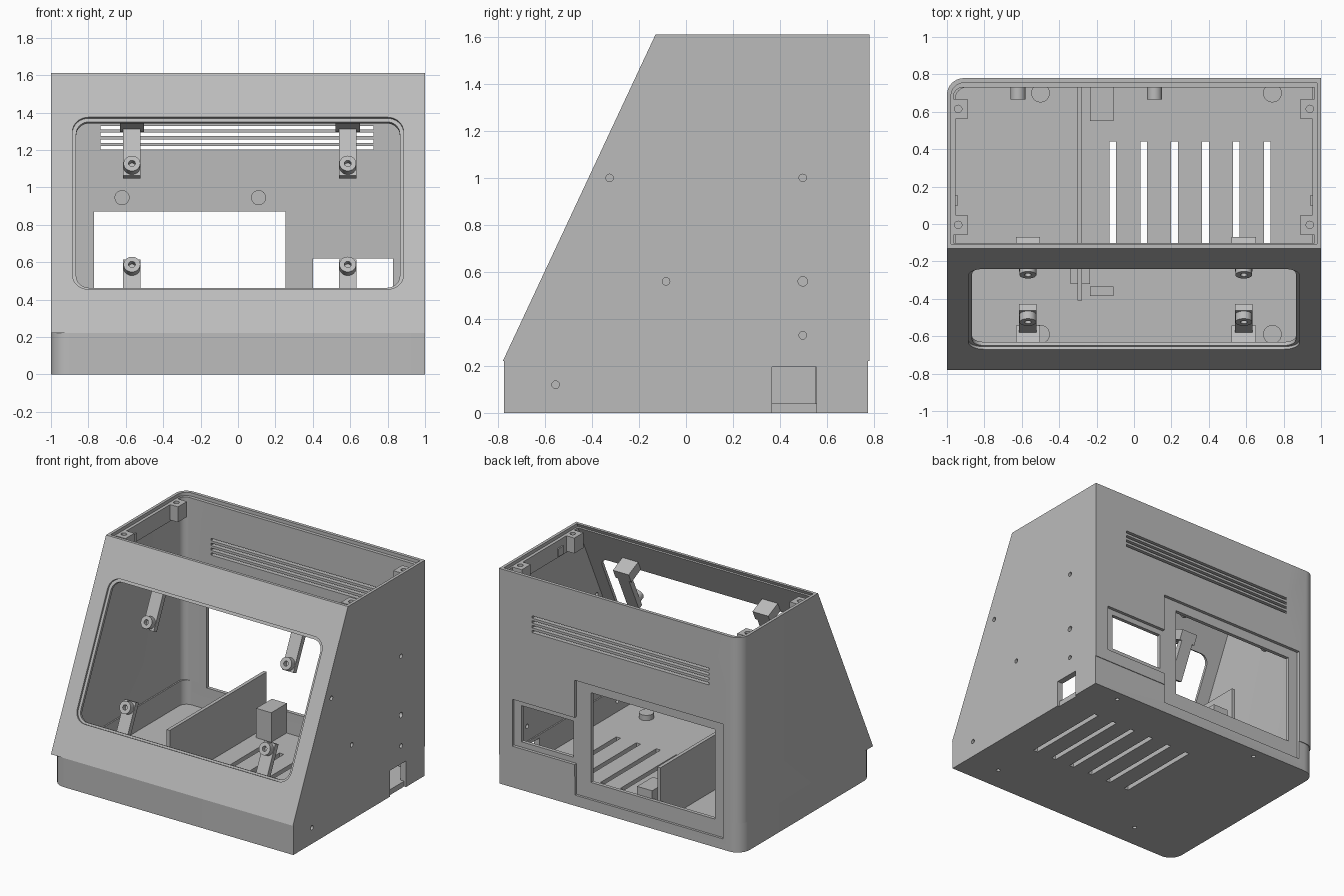
import bpy, bmesh
from math import cos, sin, pi
from mathutils import Matrix, Vector

if "Cube" in bpy.data.objects:
    bpy.data.objects.remove(bpy.data.objects["Cube"])

grey = bpy.data.materials.new("light_grey_plastic")
grey.use_nodes = True
grey.diffuse_color = (0.5, 0.5, 0.5, 1)
grey.node_tree.nodes["Principled BSDF"].inputs["Base Color"].default_value = (0.5, 0.5, 0.5, 1)

# Working frames: each maps profile (a, b, depth) to world space
PLAN = Matrix.Identity(4)
SIDE = Matrix(((0, 0, 1, 0), (1, 0, 0, 0), (0, 1, 0, 0), (0, 0, 0, 1)))
BACK = Matrix(((1, 0, 0, 0), (0, 0, 1, 0), (0, 1, 0, 0), (0, 0, 0, 1)))
up = Vector((0, 0.65, 1.39)).normalized()
out = Vector((1, 0, 0)).cross(up)
PANEL = Matrix(((1, 0, 0, 0), (0, up.y, out.y, -0.78), (0, up.z, out.z, 0.22), (0, 0, 0, 1)))


def prism(name, pts, lo, hi, frame=PLAN):
    bm = bmesh.new()
    ends = [[bm.verts.new(frame @ Vector((a, b, d))) for a, b in pts] for d in (lo, hi)]
    for ring in ends:
        bm.faces.new(ring)
    n = len(pts)
    for i in range(n):
        j = (i + 1) % n
        bm.faces.new((ends[0][i], ends[0][j], ends[1][j], ends[1][i]))
    bmesh.ops.recalc_face_normals(bm, faces=bm.faces)
    mesh = bpy.data.meshes.new(name)
    bm.to_mesh(mesh)
    bm.free()
    mesh.materials.append(grey)
    obj = bpy.data.objects.new(name, mesh)
    bpy.context.collection.objects.link(obj)
    return obj


def rect(a0, a1, b0, b1, radii=(0, 0, 0, 0)):
    """Rectangle; radii for corners (a1,b1), (a0,b1), (a0,b0), (a1,b0)."""
    pts = []
    corners = ((a1, b1), (a0, b1), (a0, b0), (a1, b0))
    for k, ((a, b), r) in enumerate(zip(corners, radii)):
        if not r:
            pts.append((a, b))
            continue
        ca = a - r if a == a1 else a + r
        cb = b - r if b == b1 else b + r
        for i in range(9):
            t = (k + i / 8) * pi / 2
            pts.append((ca + r * cos(t), cb + r * sin(t)))
    return pts


def disc(a, b, r, n=24):
    return [(a + r * cos(2 * pi * i / n), b + r * sin(2 * pi * i / n)) for i in range(n)]


def boolean(target, tool, op="DIFFERENCE"):
    mod = target.modifiers.new("cut", "BOOLEAN")
    mod.operation, mod.object, mod.solver = op, tool, "EXACT"
    bpy.context.view_layer.objects.active = target
    bpy.ops.object.modifier_apply(modifier=mod.name)
    bpy.data.objects.remove(tool)


def cut(target, pts, lo, hi, frame=PLAN):
    boolean(target, prism("cutter", pts, lo, hi, frame))


def wedge(name, inset, x, back, z0, z1, radius):
    """Sloped-front solid with a rounded back corner on the right side."""
    front = lambda z: -0.78 + inset + (z - 0.22) * 0.65 / 1.39
    body = prism(name, [(front(z0), z0), (back, z0), (back, z1), (front(z1), z1)], -x, x, SIDE)
    plan = rect(-x, x, -1.2, back, (0, radius, 0, 0))
    boolean(body, prism("plan", plan, z0 - 0.1, z1 + 0.1), "INTERSECT")
    return body


# Upper shell: hollow wedge with a stepped rim for a lid
shell = wedge("upper_shell", 0, 1, 0.78, 0.22, 1.61, 0.09)
boolean(shell, wedge("cavity", 0.04, 0.965, 0.73, 0.1, 1.7, 0.05))
boolean(shell, wedge("lid_step", 0.022, 0.978, 0.755, 1.585, 1.7, 0.07))

# Screen opening with a stepped edge
cut(shell, rect(-0.885, 0.885, 0.26, 1.275, (0.085,) * 4), -0.015, 0.1, PANEL)
cut(shell, rect(-0.865, 0.865, 0.275, 1.255, (0.07,) * 4), -0.1, 0.1, PANEL)

# Base tray
base = prism("base_tray", rect(-1, 1, -0.775, 0.775, (0, 0.1, 0.1, 0)), 0, 0.22)
cut(base, rect(-0.955, 0.955, -0.735, 0.73, (0, 0.06, 0.06, 0)), 0.04, 0.4)

# Back windows with shallow recesses around them, through shell and tray
for body in (shell, base):
    cut(body, rect(-0.85, 0.375, 0.08, 0.94), 0.757, 0.9, BACK)
    cut(body, rect(-0.77, 0.255, 0.2, 0.87), 0.6, 0.9, BACK)
cut(shell, rect(0.365, 0.89, 0.31, 0.66), 0.757, 0.9, BACK)
cut(shell, rect(0.4, 0.83, 0.35, 0.62), 0.6, 0.9, BACK)

# Back vents and floor vents
for i in range(4):
    z = 1.202 + 0.036 * i
    cut(shell, rect(-0.735, 0.725, z, z + 0.018), 0.6, 0.9, BACK)
for i in range(6):
    x = -0.113 + 0.165 * i
    cut(base, rect(x - 0.018, x + 0.018, -0.22, 0.44), -0.1, 0.1)

# Screw holes and cable notch in the left side
for y, z, r in ((-0.325, 1, 0.016), (0.497, 1, 0.016), (-0.085, 0.56, 0.016),
                (0.497, 0.56, 0.02), (0.497, 0.33, 0.016)):
    cut(shell, disc(y, z, r), 0.9, 1.1, SIDE)
cut(base, disc(-0.555, 0.12, 0.016), 0.9, 1.1, SIDE)
cut(base, rect(0.365, 0.555, 0.04, 0.195), 0.9, 1.1, SIDE)
cut(base, rect(0.365, 0.555, -0.1, 0.195), 0.985, 1.1, SIDE)

# Foot screw bosses in the floor corners
for x in (-0.5, 0.74):
    for y in (-0.59, 0.7):
        cut(base, disc(x, y, 0.015), -0.1, 0.1)
        boss = prism("foot_boss", disc(x, y, 0.05), 0.04, 0.08)
        cut(boss, disc(x, y, 0.015), 0, 0.07)

# Divider wall and floor blocks
prism("divider", rect(-0.303, -0.277, -0.41, 0.735), 0.035, 0.45)
prism("divider_holder", rect(-0.34, -0.235, -0.32, -0.23), 0.035, 0.12)
prism("rear_block", rect(-0.235, -0.11, 0.55, 0.735), 0.035, 0.26)
prism("front_block", rect(-0.235, -0.11, -0.385, -0.335), 0.035, 0.26)

# Pegs on the back wall
for x in (-0.62, 0.11):
    prism("back_peg", disc(x, 0.945, 0.04), 0.665, 0.74, BACK)

# Lid bosses, side ledges and clips under the rim
for s, side in ((-1, "right"), (1, "left")):
    for y in (-0.005, 0.615):
        a, b = sorted((s * 0.975, s * 0.89))
        boss = prism(side + "_lid_boss", rect(a, b, y - 0.053, y + 0.053), 1.47, 1.585)
        cut(boss, disc(s * 0.94, y, 0.02), 1.5, 1.7)
    a, b = sorted((s * 0.97, s * 0.955))
    prism(side + "_rim_ledge", rect(a, b, 0.04, 0.565), 1.46, 1.585)
    a, b = sorted((s * 0.97, s * 0.945))
    prism(side + "_rim_clip", rect(a, b, 0.095, 0.155), 1.47, 1.53)

# Screen brackets: foot on the panel, arm behind it, hollow boss facing out
for x in (-0.567, 0.587):
    for z, s, side in ((1.16, 1, "upper"), (0.62, -1, "lower")):
        u = (z - 0.22) / up.z
        span = lambda p, q: sorted((u + s * p, u + s * q))
        prism(side + "_bracket_arm", rect(x - 0.047, x + 0.047, *span(-0.05, 0.265)),
              -0.16, -0.12, PANEL)
        prism(side + "_bracket_foot", rect(x - 0.065, x + 0.065, *span(0.225, 0.3)),
              -0.16, -0.03, PANEL)
        boss = prism(side + "_bracket_boss", disc(x, u, 0.045), -0.125, -0.075, PANEL)
        cut(boss, disc(x, u, 0.018), -0.11, 0, PANEL)

# Smooth the rounded corners and cylinders, keep edges sharp
bpy.ops.object.select_all(action="DESELECT")
for obj in bpy.context.scene.objects:
    if obj.type == "MESH":
        obj.select_set(True)
        bpy.context.view_layer.objects.active = obj
bpy.ops.object.shade_smooth_by_angle()
